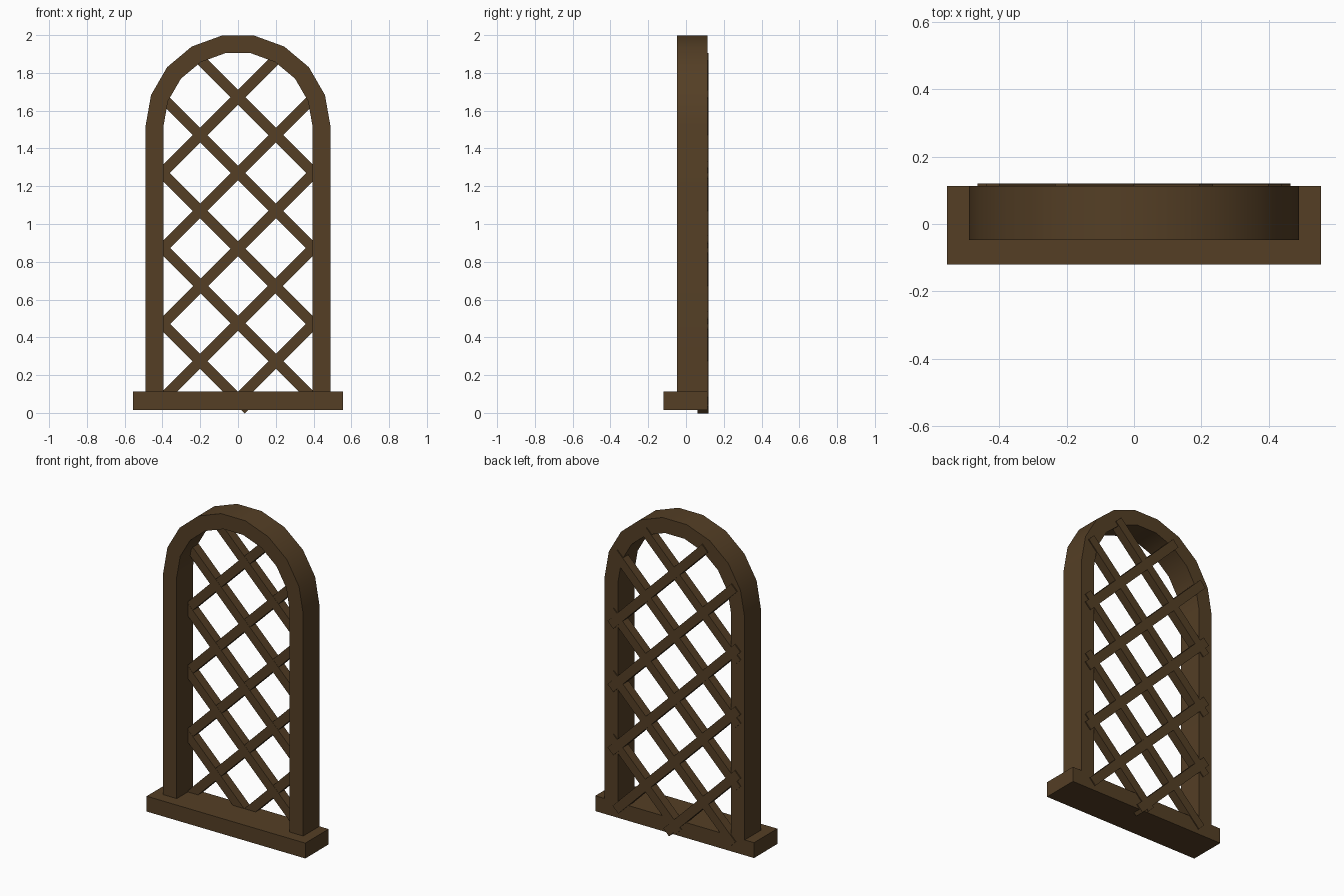
import bpy, bmesh, math
from mathutils import Matrix

if "Cube" in bpy.data.objects:
    bpy.data.objects.remove(bpy.data.objects["Cube"])

wood = bpy.data.materials.new("dark brown wood")
wood.diffuse_color = (0.089, 0.049, 0.0185, 1)
wood.use_nodes = True
wood.node_tree.nodes["Principled BSDF"].inputs["Base Color"].default_value = wood.diffuse_color


def finish(name, bm):
    bmesh.ops.recalc_face_normals(bm, faces=bm.faces)
    me = bpy.data.meshes.new(name)
    bm.to_mesh(me)
    bm.free()
    me.materials.append(wood)
    ob = bpy.data.objects.new(name, me)
    bpy.context.collection.objects.link(ob)
    return ob


def box(name, size, matrix):
    bm = bmesh.new()
    bmesh.ops.create_cube(bm, size=1, matrix=matrix @ Matrix.Diagonal((*size, 1)))
    return finish(name, bm)


# Sill
box("sill", (1.11, 0.233, 0.097), Matrix.Translation((0, -0.0035, 0.0635)))


# Arched frame: straight jambs and a nine-sided half circle
def outline(r):
    arc = [(r * math.cos(math.radians(20 * i)), 1.515 + r * math.sin(math.radians(20 * i)))
           for i in range(10)]
    return [(r, 0.09)] + arc + [(-r, 0.09)]


bm = bmesh.new()
rings = [[bm.verts.new((x, y, z)) for x, z in outline(r)]
         for r, y in ((0.49, -0.048), (0.49, 0.113), (0.395, 0.113), (0.395, -0.048))]
for k in range(4):
    a, b = rings[k], rings[(k + 1) % 4]
    for i in range(len(a) - 1):
        bm.faces.new((a[i], a[i + 1], b[i + 1], b[i]))
for end in (0, -1):
    bm.faces.new([r[end] for r in rings])
frame = finish("arched_frame", bm)
bpy.context.view_layer.objects.active = frame
frame.select_set(True)
bpy.ops.object.shade_smooth_by_angle(angle=math.radians(30))

# Diagonal lattice bars: (height at x = 0, start x, end x), mirrored for the other direction
bars = [(0.072, -0.03, 0.445), (0.475, -0.41, 0.445), (0.87, -0.445, 0.445),
        (1.27, -0.445, 0.42), (1.67, -0.445, 0.215)]
for side, word in ((1, "rising"), (-1, "falling")):
    for n, (c, x0, x1) in enumerate(bars):
        if side < 0 and n == 0:
            x0 = -0.055
        mid = (x0 + x1) / 2
        m = Matrix.Translation((side * mid, 0.091, c + mid)) @ \
            Matrix.Rotation(-side * math.pi / 4, 4, 'Y')
        thick = 0.058 if side < 0 else 0.056
        box(f"lattice_bar_{word}_{n + 1}", ((x1 - x0) * math.sqrt(2), thick, 0.056), m)
